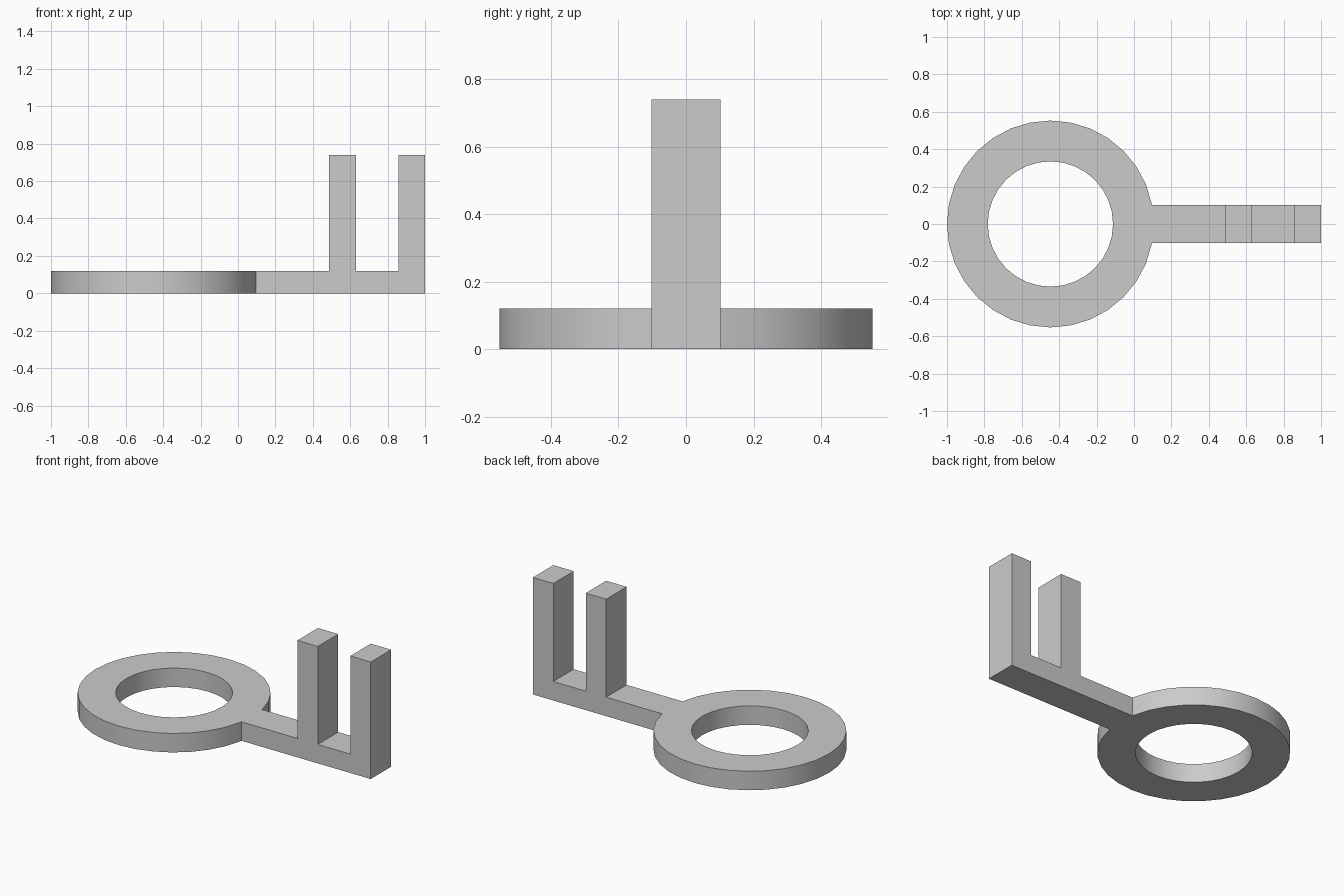
import bpy, bmesh, math

cube = bpy.data.objects.get("Cube")
if cube:
    bpy.data.objects.remove(cube, do_unlink=True)

THICK = 0.12       # height of ring and shaft
HALF = 0.102       # half width of shaft and teeth
TOP = 0.74         # top of the teeth
CENTRE, OUTER, INNER, SEGMENTS = -0.447, 0.553, 0.335, 32
JOINT = CENTRE + math.sqrt(OUTER ** 2 - HALF ** 2)

grey = bpy.data.materials.new("plain_grey")
grey.use_nodes = True
colour = (0.6, 0.6, 0.6, 1)
grey.diffuse_color = colour
grey.node_tree.nodes["Principled BSDF"].inputs["Base Color"].default_value = colour


def add_object(name, bm):
    bmesh.ops.recalc_face_normals(bm, faces=bm.faces)
    mesh = bpy.data.meshes.new(name)
    bm.to_mesh(mesh)
    bm.free()
    mesh.materials.append(grey)
    obj = bpy.data.objects.new(name, mesh)
    bpy.context.collection.objects.link(obj)
    return obj


def extrude_all(bm, offset):
    """Turn a flat sheet into a closed solid."""
    made = bmesh.ops.extrude_face_region(bm, geom=bm.faces[:], use_keep_orig=True)
    verts = [g for g in made["geom"] if isinstance(g, bmesh.types.BMVert)]
    bmesh.ops.translate(bm, verts=verts, vec=offset)


def drop_joint_faces(bm):
    """Open the solid where ring and shaft meet."""
    hidden = [f for f in bm.faces
              if all(abs(v.co.x - JOINT) < 1e-4 for v in f.verts)]
    bmesh.ops.delete(bm, geom=hidden, context='FACES')


# Ring handle, with a flat on its rim that fits the shaft
bm = bmesh.new()
rim, hole = [], []
for k in range(SEGMENTS):
    a = math.tau * k / SEGMENTS
    c, s = math.cos(a), math.sin(a)
    side = {0: 0, 1: 1, SEGMENTS - 1: -1}.get(k)
    outer = (CENTRE + OUTER * c, OUTER * s, 0) if side is None else (JOINT, side * HALF, 0)
    rim.append(bm.verts.new(outer))
    hole.append(bm.verts.new((CENTRE + INNER * c, INNER * s, 0)))
for k in range(SEGMENTS):
    n = (k + 1) % SEGMENTS
    bm.faces.new((rim[k], rim[n], hole[n], hole[k]))
extrude_all(bm, (0, 0, THICK))
drop_joint_faces(bm)
ring = add_object("ring_handle", bm)

# Shaft with two upright teeth, from one side profile
profile = [(JOINT, 0), (1, 0), (1, TOP), (0.857, TOP), (0.857, THICK),
           (0.63, THICK), (0.63, TOP), (0.487, TOP), (0.487, THICK), (JOINT, THICK)]
bm = bmesh.new()
bm.faces.new([bm.verts.new((x, -HALF, z)) for x, z in profile])
extrude_all(bm, (0, 2 * HALF, 0))
drop_joint_faces(bm)
add_object("shaft_and_teeth", bm)

# Smooth the round walls, keep the edges crisp
bpy.ops.object.select_all(action='DESELECT')
ring.select_set(True)
bpy.context.view_layer.objects.active = ring
bpy.ops.object.shade_smooth_by_angle(angle=math.radians(30))
